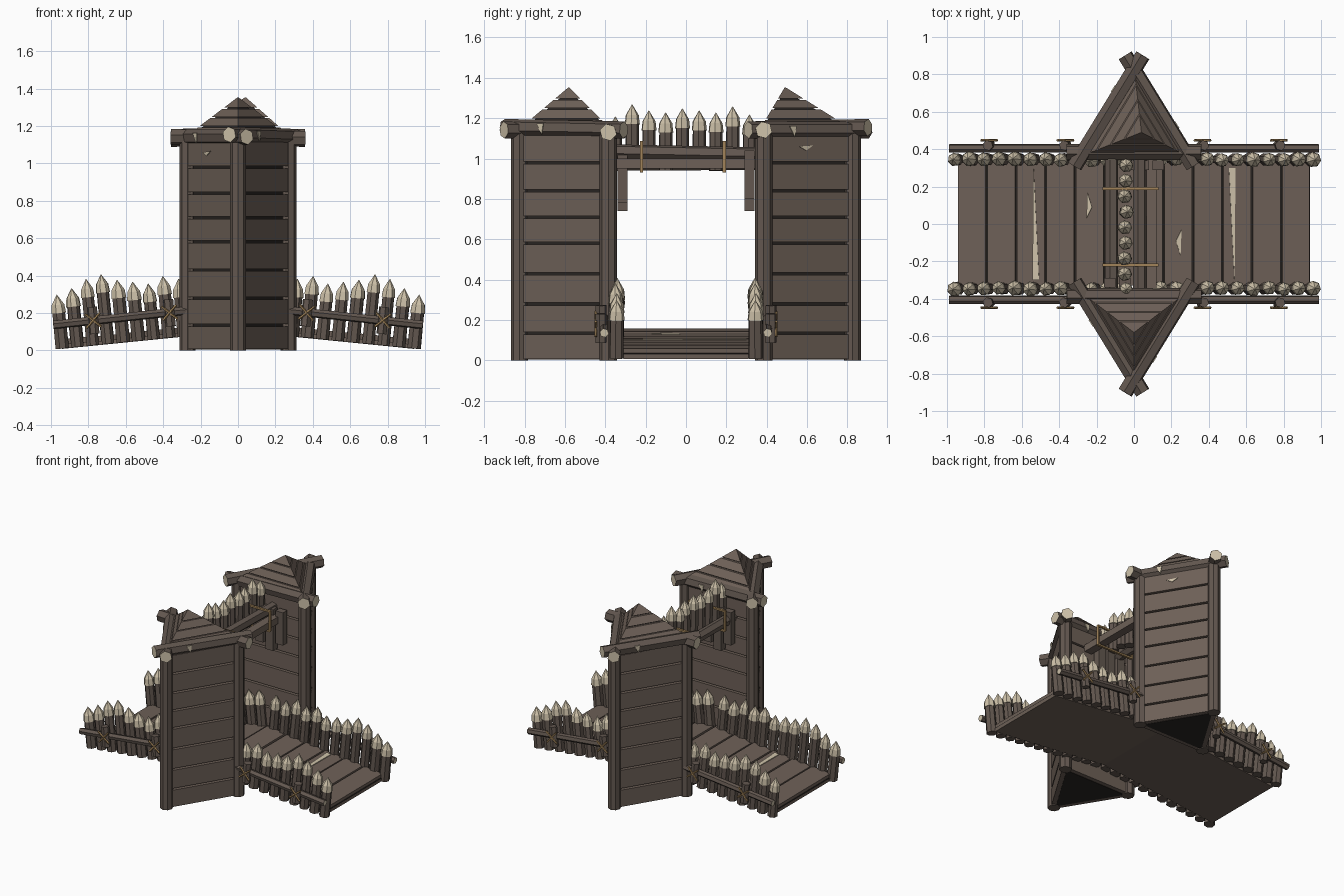
import bpy, bmesh, math, random
from mathutils import Vector, Matrix

if "Cube" in bpy.data.objects:
    bpy.data.objects.remove(bpy.data.objects["Cube"])

random.seed(4)
WOOD, LOG, GAP, PALE, ROPE = range(5)
MATS = []
for name, col in (("plank_brown", (0.155, 0.118, 0.096)), ("log_brown", (0.125, 0.097, 0.080)),
                  ("gap_dark", (0.022, 0.018, 0.016)), ("cut_wood_pale", (0.62, 0.54, 0.40)),
                  ("rope_tan", (0.36, 0.23, 0.10))):
    m = bpy.data.materials.new(name)
    m.diffuse_color = (*col, 1)
    m.use_nodes = True
    m.node_tree.nodes["Principled BSDF"].inputs["Base Color"].default_value = m.diffuse_color
    MATS.append(m)

PARTS = {}


def part(name):
    return PARTS.setdefault(name, bmesh.new())


def box(name, c, u, v, w, size, mat):
    """Box centred on c with axes u, v, w."""
    bm = part(name)
    m = Matrix.Identity(4)
    for i, (a, s) in enumerate(zip((u, v, w), size)):
        m.col[i].xyz = Vector(a).normalized() * s
    m.translation = c
    vs = bmesh.ops.create_cube(bm, size=1, matrix=m)["verts"]
    for f in {f for x in vs for f in x.link_faces}:
        f.material_index = mat


def lathe(name, p0, p1, prof, n=6, cap=PALE):
    """Turned log from p0 towards p1; prof = (distance, radius, material of the band below)."""
    bm = part(name)
    p0 = Vector(p0)
    d = (Vector(p1) - p0).normalized()
    a = d.orthogonal().normalized()
    b = d.cross(a)
    rings = []
    for t, r, _ in prof:
        k = 1 if r == 0 else n
        rings.append([bm.verts.new(p0 + d * t + r * (a * math.cos(q) + b * math.sin(q)))
                      for q in (math.tau * i / n for i in range(k))])
    for (lo, hi), (_, _, mat) in zip(zip(rings, rings[1:]), prof[1:]):
        for i in range(n):
            j = (i + 1) % n
            vs = [lo[i], lo[j], hi[0]] if len(hi) == 1 else [lo[i], lo[j], hi[j], hi[i]]
            bm.faces.new(vs).material_index = mat
    for ring in (rings[0], rings[-1]):
        if len(ring) > 2:
            bm.faces.new(ring).material_index = cap


def log(name, p0, p1, r, mat=LOG, n=6, cap=PALE):
    L = (Vector(p1) - Vector(p0)).length
    lathe(name, p0, p1, [(0, r, mat), (L, r, mat)], n, cap)


def stake(name, p0, p1, r):
    """Post with a pale sharpened tip."""
    L = (Vector(p1) - Vector(p0)).length
    lathe(name, p0, p1, [(0, r, LOG), (L - .1, r * .95, LOG), (L - .1, r * 1.1, PALE),
                         (L - .055, r * .95, PALE), (L, 0, PALE)], 7, LOG)


def hull(name, lo, hi, mat):
    """Closed shell between two matching polygons."""
    bm = part(name)
    a, b = ([bm.verts.new(p) for p in ps] for ps in (lo, hi))
    n = len(a)
    fs = [bm.faces.new(a), bm.faces.new(b)]
    fs += [bm.faces.new((a[i], a[(i + 1) % n], b[(i + 1) % n], b[i])) for i in range(n)]
    for f in fs:
        f.material_index = mat


def chip(name, pts, nrm):
    """Thin pale splinter mark."""
    nrm = Vector(nrm).normalized() * .003
    hull(name, [Vector(p) - nrm for p in pts], [Vector(p) + nrm for p in pts], PALE)


# --- ramps, side palisades, rails and lashings
A = 0.1
Y = Vector((0, 1, 0))
TIPS = (.30, .335, .385, .41, .38, .37, .36, .40, .385, .41, .38, .40)
for s in (-1, 1):
    u = Vector((s * math.cos(A), 0, -math.sin(A)))
    n = Vector((s * math.sin(A), 0, math.cos(A)))

    def P(d, y, h):
        return Vector((0, y, .155)) + u * d + n * h

    box("ramp_base", P(.475, 0, -.041), u, Y, n, (.95, .62, .022), WOOD)
    box("ramp_gaps", P(.475, 0, -.028), u, Y, n, (.948, .63, .006), GAP)
    for i in range(6):
        w = .95 / 6
        box("ramp_planks", P(w * (i + .5), 0, -.015 + random.uniform(-.003, .003)),
            u, Y, n, (w - .011, .66, .03), WOOD)
    chip("deck_splinters", [P(.54, .32 * -s, .003), P(.51, -.3 * -s, .003), P(.545, -.3 * -s, .003)], n)
    chip("deck_splinters", [P(.25, -s * .17, .003), P(.255, -s * .03, .003), P(.225, -s * .09, .003)], n)
    for t in (-1, 1):
        for i, z in enumerate(TIPS):
            d = .95 - i * .082
            h = z - .155 + A * d
            stake("side_palisade", P(d, t * .345, -.05), P(d, t * (.345 + random.uniform(-.006, .006)), h),
                  random.uniform(.033, .038))
        log("side_rail", P(.24, t * .405, .085), P(.985, t * .405, .08), .023)
        for d in (.36, .77):
            log("lash_post", P(d, t * .42, .01), P(d, t * .42, .155), .028, cap=LOG)
            for k in (-1, 1):
                log("side_rope", P(d - .04, t * .447, .083 - k * .038),
                    P(d + .04, t * .447, .083 + k * .038), .007, ROPE, 5, ROPE)

# --- two triangular towers
GROOVES = (0, .135, .28, .43, .58, .71, .84, .98, 1.12)
Z = Vector((0, 0, 1))
for t, apex in ((1, (0, -.58)), (-1, (-.04, -.49))):
    def V(x, y, z):
        return Vector((t * x, t * y, z))

    corners = [(.27, -.385), (-.27, -.385), (0, -.825)]
    mid = Vector((0, -.53))
    core = [mid + (Vector(c) - mid) * .93 for c in corners]
    hull("tower_core", [V(*c, .004) for c in core], [V(*c, 1.13) for c in core], GAP)
    for i, c in enumerate(corners):
        e = corners[(i + 1) % 3]
        a, b = V(*c, 0), V(*e, 0)
        along = (b - a).normalized()
        out = along.cross(Z)
        if out.dot((a + b) / 2 - V(*mid, 0)) < 0:
            out = -out
        log("tower_post", V(*c, 0), V(*c, 1.14), .043, n=8, cap=LOG)
        # horizontal wall planks
        for lo, hi in zip(GROOVES, GROOVES[1:]):
            box("tower_planks", (a + b) / 2 + out * .002 + Z * ((lo + hi) / 2), along, out, Z,
                ((b - a).length - .03, .036, hi - lo - .013), WOOD)
        # crossing top logs
        lift = Z * (1.13 + .012 * i)
        log("top_log", a - along * .09 + lift, b + along * .09 + lift + Z * .012 * (1 - i), .043)
        # splinters on logs and wall
        m = a.lerp(b, .3) + lift + out * .041
        chip("tower_splinters", [m - along * .03 + Z * .02, m + along * .01 + Z * .02, m - Z * .035], out)
        if i == 1:
            m = a.lerp(b, .45) + out * .022 + Z * 1.06
            chip("tower_splinters", [m - along * .04, m + along * .04 + Z * .005, m - Z * .02], out)

    # stepped plank roof over a dark core
    base = [V(.29, -.36, 1.135), V(-.29, -.36, 1.135), V(0, -.84, 1.135)]
    top = V(*apex, 1.355)
    ctr = V(*mid, 1.135)
    inner = [ctr + (p - ctr) * .93 for p in base]
    it = top - Z * .018
    hull("roof_core", inner, [p.lerp(it, .97) for p in inner], GAP)
    for lo, hi in ((0, .26), (.29, .49), (.52, .71), (.74, .985)):
        hull("roof_planks", [p.lerp(top, lo) for p in base], [p.lerp(top, hi) for p in base], WOOD)

    # hanging boards beside the passage
    for x, z in ((-.13, .80), (-.05, .74), (.03, .78)):
        box("hanging_boards", V(x, -.315, (z + 1.04) / 2), (1, 0, 0), Y, Z, (.06, .05, 1.04 - z), LOG)

# --- gate lintel: two beams, spiked crest and lashings
log("gate_beam", (.03, -.38, 1.035), (.03, .38, 1.02), .037, cap=LOG)
log("gate_beam", (-.12, -.38, .975), (-.12, .38, .98), .037, cap=LOG)
box("gate_walkway", (.09, 0, .975), (1, 0, 0), Y, Z, (.06, .74, .05), WOOD)
for i, tip in enumerate((1.21, 1.27, 1.24, 1.23, 1.25, 1.24, 1.23, 1.26, 1.22)):
    y = -.35 + i * .083
    stake("gate_palisade", (-.045, y, .97 if i % 3 else .94),
          (-.045 + random.uniform(-.01, .01), y, tip), .035)
for y in (-.22, .19):
    for x in (-.162, .125):
        box("gate_rope", (x, y, 1.01), (1, 0, 0), Y, Z, (.012, .016, .15), ROPE)
    for z in (.936, 1.08):
        box("gate_rope", (-.018, y, z), (1, 0, 0), Y, Z, (.29, .016, .012), ROPE)

# --- turn every part into an object
for name, bm in PARTS.items():
    bmesh.ops.recalc_face_normals(bm, faces=bm.faces)
    me = bpy.data.meshes.new(name)
    bm.to_mesh(me)
    bm.free()
    for m in MATS:
        me.materials.append(m)
    bpy.context.collection.objects.link(bpy.data.objects.new(name, me))
